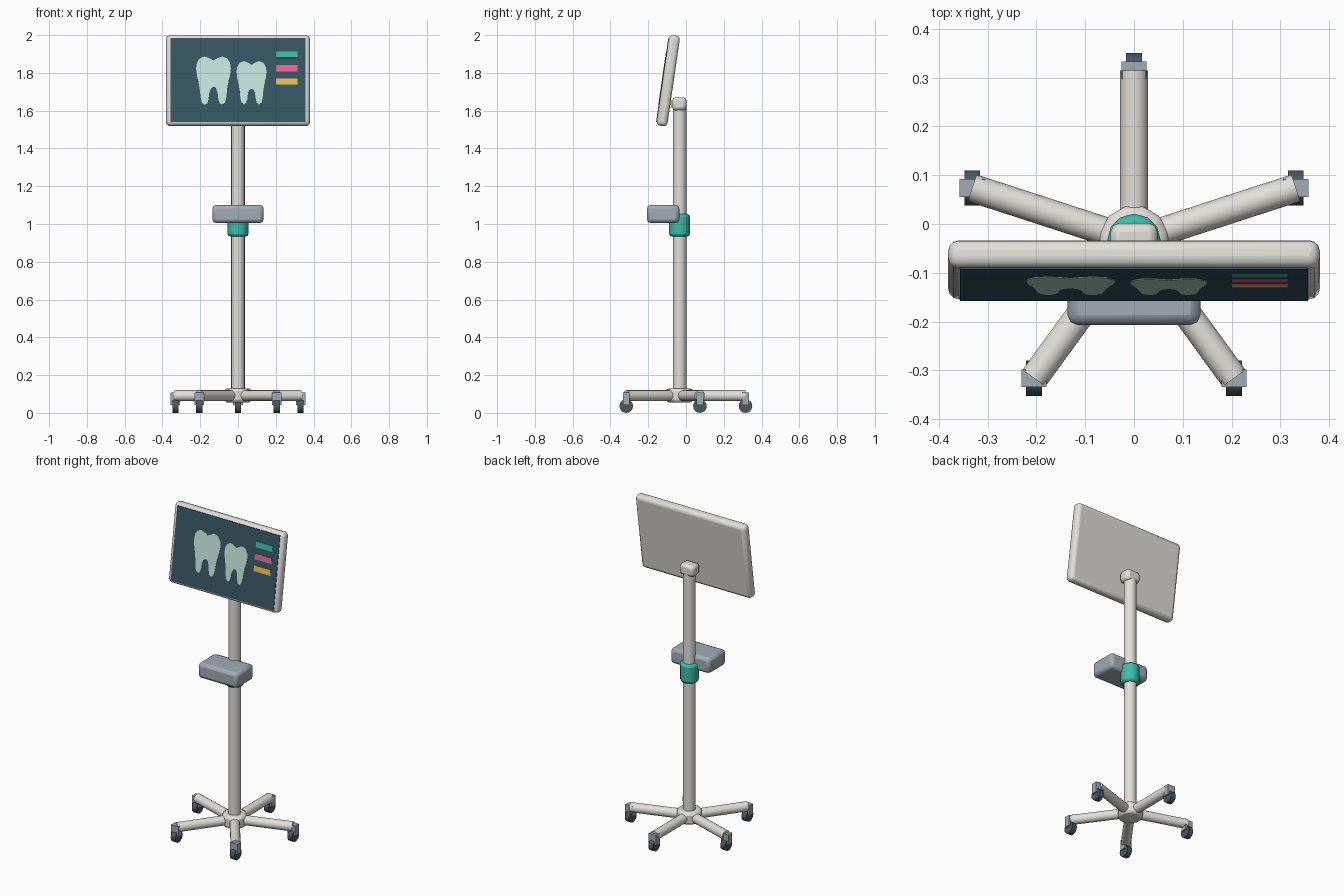
import bpy, bmesh
from math import radians, cos, sin, pi
from mathutils import Matrix, Vector

if "Cube" in bpy.data.objects:
    bpy.data.objects.remove(bpy.data.objects["Cube"])

CY = -0.034  # y of the pole axis


def material(name, r, g, b):
    m = bpy.data.materials.new(name)
    m.diffuse_color = (r, g, b, 1)
    m.use_nodes = True
    m.node_tree.nodes["Principled BSDF"].inputs["Base Color"].default_value = m.diffuse_color
    return m


WHITE = material("off_white", 0.75, 0.74, 0.69)
GREY = material("cool_grey", 0.36, 0.41, 0.46)
DARK = material("dark_rubber", 0.07, 0.10, 0.125)
TEAL = material("teal", 0.04, 0.52, 0.40)
NAVY = material("display_navy", 0.036, 0.095, 0.125)
MINT = material("pale_mint", 0.54, 0.77, 0.71)
PINK = material("pink", 0.78, 0.14, 0.32)
AMBER = material("amber", 0.85, 0.50, 0.09)


def finish(name, bm, mat, matrix=None, bevel=0, segments=2):
    if matrix:
        bm.transform(matrix)
    bmesh.ops.recalc_face_normals(bm, faces=bm.faces[:])
    mesh = bpy.data.meshes.new(name)
    bm.to_mesh(mesh)
    bm.free()
    mesh.materials.append(mat)
    obj = bpy.data.objects.new(name, mesh)
    bpy.context.collection.objects.link(obj)
    if bevel:
        mod = obj.modifiers.new("bevel", 'BEVEL')
        mod.width, mod.segments, mod.limit_method = bevel, segments, 'ANGLE'
        mod.angle_limit = radians(40)
    bpy.ops.object.select_all(action='DESELECT')
    obj.select_set(True)
    bpy.context.view_layer.objects.active = obj
    bpy.ops.object.shade_smooth_by_angle(angle=radians(35))
    return obj


def box(name, centre, size, mat, matrix=Matrix(), **kw):
    bm = bmesh.new()
    bmesh.ops.create_cube(bm, size=1)
    return finish(name, bm, mat, matrix @ Matrix.Translation(centre) @ Matrix.Diagonal((*size, 1)), **kw)


def tube(name, a, b, radius, mat, sides=16, turn=0.0, **kw):
    a, b = Vector(a), Vector(b)
    bm = bmesh.new()
    bmesh.ops.create_cone(bm, cap_ends=True, segments=sides, radius1=radius,
                          radius2=radius, depth=(b - a).length)
    rot = (b - a).to_track_quat('Z', 'Y').to_matrix().to_4x4()
    m = Matrix.Translation((a + b) / 2) @ rot @ Matrix.Rotation(turn, 4, 'Z')
    return finish(name, bm, mat, m, **kw)


# Base: hub, five legs and casters whose wheels all roll front to back
tube("base_hub", (0, CY, 0.055), (0, CY, 0.13), 0.072, WHITE, 12, pi / 12, bevel=0.015)
for i in range(5):
    a = radians(90 + 72 * i)
    x, y = 0.349 * cos(a), CY + 0.349 * sin(a)
    tube(f"leg_{i + 1}", (0, CY, 0.091), (x, y, 0.091), 0.029, WHITE)
    box(f"caster_fork_{i + 1}", (x, y, 0.075), (0.052, 0.036, 0.065), GREY)
    tube(f"caster_wheel_{i + 1}", (x - 0.016, y, 0.036), (x + 0.016, y, 0.036), 0.036, DARK)

# Pole with clamp, tray box and head
tube("pole", (0, CY, 0.09), (0, CY, 1.63), 0.036, WHITE)
tube("pole_clamp", (0, CY, 0.934), (0, CY, 1.052), 0.055, TEAL, 12, bevel=0.014)
box("tray_box", (0, -0.121, 1.053), (0.272, 0.172, 0.096), GREY, bevel=0.02)
box("pole_head", (0, -0.0355, 1.636), (0.096, 0.075, 0.07), WHITE, bevel=0.018)
box("screen_mount", (0, -0.08, 1.635), (0.05, 0.04, 0.035), WHITE)

# Tilted monitor: local x across, -y out of the display, z up
TILT = Matrix.Translation((0, -0.094, 1.7585)) @ Matrix.Rotation(radians(-8.3), 4, 'X')
box("monitor_body", (0, 0, 0), (0.762, 0.058, 0.484), WHITE, TILT, bevel=0.022, segments=3)
box("display_panel", (0, -0.028, 0), (0.714, 0.008, 0.45), NAVY, TILT)

# Right half of a tooth outline, mirrored to close it
HALF = [(0, .83), (.2, .92), (.5, 1), (.8, .92), (.96, .72), (1, .5), (.95, .2),
        (.85, -.1), (.78, -.4), (.74, -.7), (.66, -.92), (.5, -1), (.35, -.94),
        (.28, -.75), (.24, -.5), (.14, -.32), (0, -.27)]
OUTLINE = HALF + [(-u, v) for u, v in HALF[-2:0:-1]]


def tooth(name, x, z, half_w, half_h):
    bm = bmesh.new()
    face = bm.faces.new([bm.verts.new((x + u * half_w, -0.031, z + v * half_h)) for u, v in OUTLINE])
    out = bmesh.ops.extrude_face_region(bm, geom=[face])["geom"]
    bmesh.ops.translate(bm, vec=(0, -0.003, 0),
                        verts=[g for g in out if isinstance(g, bmesh.types.BMVert)])
    finish(name, bm, MINT, TILT)


tooth("large_tooth_graphic", -0.13, -0.004, 0.092, 0.129)
tooth("small_tooth_graphic", 0.0715, -0.016, 0.0795, 0.116)

# Coloured bars on the display
for name, z, mat in (("teal_bar", 0.135, TEAL), ("pink_bar", 0.062, PINK), ("amber_bar", -0.009, AMBER)):
    box(name, (0.258, -0.0325, z), (0.116, 0.003, 0.034), mat, TILT)
